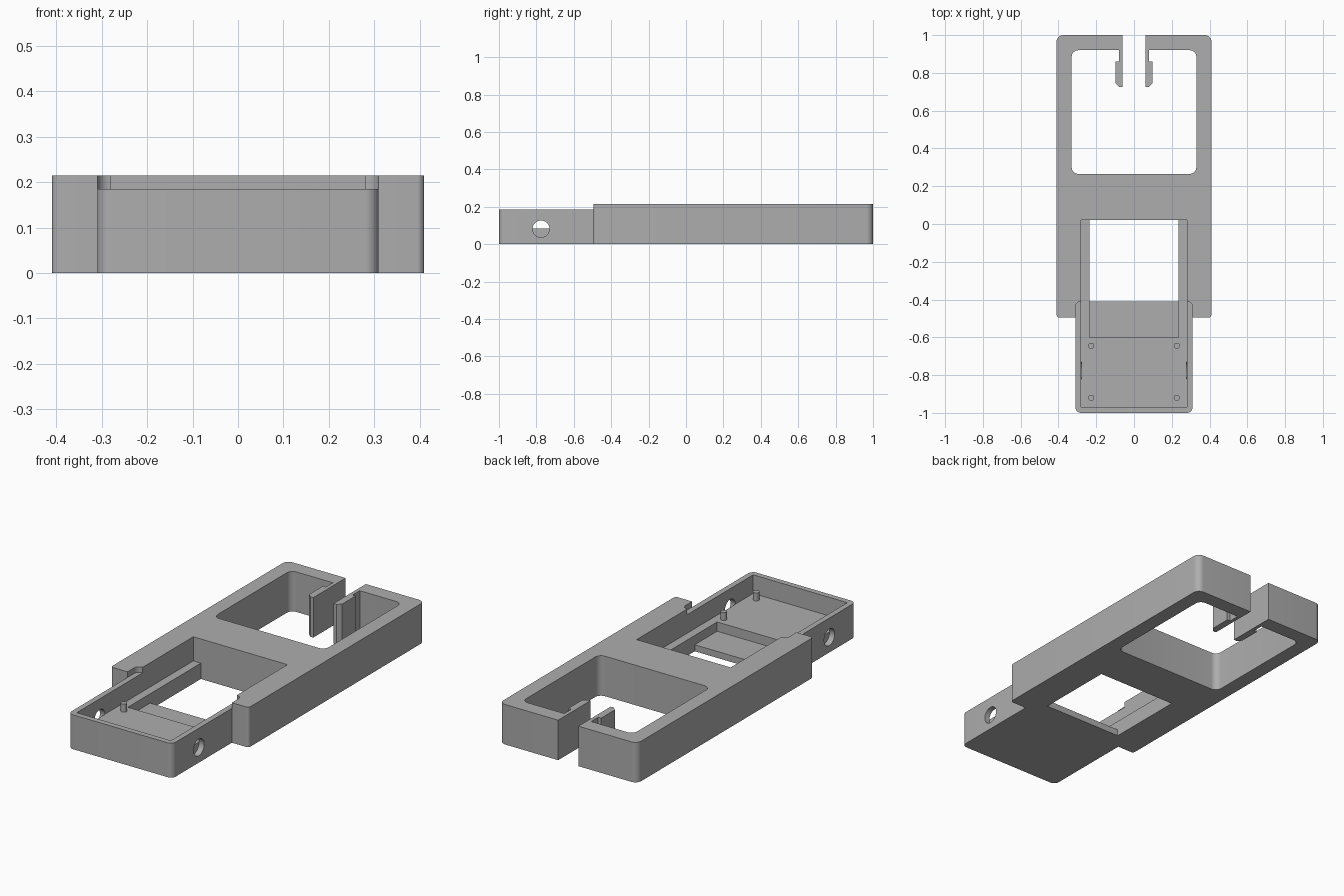
import bpy, bmesh, math
from mathutils import Vector

cube = bpy.data.objects.get("Cube")
if cube:
    bpy.data.objects.remove(cube, do_unlink=True)

grey = bpy.data.materials.new("plain_grey")
grey.use_nodes = True
colour = (0.42, 0.42, 0.42, 1)
grey.diffuse_color = colour
grey.node_tree.nodes["Principled BSDF"].inputs["Base Color"].default_value = colour

HEIGHT, RIM, FLOOR, SILL = 0.215, 0.185, 0.085, 0.035
STEPS = 8


def outline(half):
    """Mirror a half profile of (x, y, radius) and round its square corners."""
    pts = half + [(-x, y, r) for x, y, r in reversed(half)]
    result = []
    for i, (x, y, r) in enumerate(pts):
        p = Vector((x, y))
        if r == 0:
            result.append(p)
            continue
        u = (Vector(pts[i - 1][:2]) - p).normalized() * r
        v = (Vector(pts[(i + 1) % len(pts)][:2]) - p).normalized() * r
        for k in range(STEPS + 1):
            t = math.pi / 2 * k / STEPS
            result.append(p + u + v - v * math.cos(t) - u * math.sin(t))
    return result


def prism(name, points, z0, z1):
    bm = bmesh.new()
    face = bm.faces.new([bm.verts.new((p[0], p[1], z0)) for p in points])
    top = bmesh.ops.extrude_face_region(bm, geom=[face])["geom"]
    bmesh.ops.translate(bm, vec=(0, 0, z1 - z0),
                        verts=[g for g in top if isinstance(g, bmesh.types.BMVert)])
    bmesh.ops.recalc_face_normals(bm, faces=bm.faces)
    mesh = bpy.data.meshes.new(name)
    bm.to_mesh(mesh)
    bm.free()
    obj = bpy.data.objects.new(name, mesh)
    bpy.context.collection.objects.link(obj)
    mesh.materials.append(grey)
    return obj


def circle(radius, n=32):
    return [(radius * math.cos(math.tau * i / n), radius * math.sin(math.tau * i / n))
            for i in range(n)]


def activate(obj):
    bpy.ops.object.select_all(action="DESELECT")
    obj.select_set(True)
    bpy.context.view_layer.objects.active = obj


def cut(obj, cutter):
    cutter.hide_render = True
    activate(obj)
    mod = obj.modifiers.new("cut", "BOOLEAN")
    mod.operation, mod.solver, mod.object = "DIFFERENCE", "EXACT", cutter
    bpy.ops.object.modifier_apply(modifier=mod.name)
    bpy.data.objects.remove(cutter, do_unlink=True)


def box_half(x, y0, y1):
    return outline([(x, y0, 0), (x, y1, 0)])


# Main frame with the narrower front tray
frame = prism("frame", outline([(0.31, -1, 0.03), (0.31, -0.495, 0),
                                (0.41, -0.495, 0.015), (0.41, 1, 0.035)]), 0, HEIGHT)

# Lowered tray rim
cut(frame, prism("rim_cutter", outline([(0.33, -1.1, 0), (0.33, -0.52, 0), (0.31, -0.495, 0),
                                        (0.31, -0.41, 0.03)]), RIM, 0.3))

# Rear opening, leaving the slot and its two hooked clips
cut(frame, prism("opening_cutter", outline([
    (0.33, 0.265, 0.035), (0.33, 0.92, 0.035), (0.08, 0.92, 0), (0.08, 0.86, 0),
    (0.098, 0.86, 0), (0.098, 0.745, 0), (0.078, 0.725, 0), (0.06, 0.725, 0),
    (0.06, 1.1, 0)]), -0.1, 0.3))

# Tray pocket, lower recess and through window
cut(frame, prism("pocket_cutter", box_half(0.28, -0.97, 0.02), FLOOR, 0.3))
cut(frame, prism("recess_cutter", box_half(0.235, -0.6, 0.02), SILL, 0.1))
cut(frame, prism("window_cutter", box_half(0.235, -0.41, 0.02), -0.1, 0.05))

# Round hole in each tray side
for side in (-1, 1):
    hole = prism("hole_cutter", circle(0.045), 0.279, 0.35)
    hole.rotation_euler = (0, side * math.pi / 2, 0)
    hole.location = (0, -0.775, 0.082)
    bpy.context.view_layer.update()
    cut(frame, hole)

# Locating pins on the tray floor
parts = [frame]
for side, name in ((-1, "right"), (1, "left")):
    for y, place in ((-0.92, "front"), (-0.645, "rear")):
        pin = prism(f"{place}_{name}_pin", circle(0.016, 20), FLOOR - 0.01, 0.128)
        pin.location = (side * 0.227, y, 0)
        parts.append(pin)

for obj in parts:
    activate(obj)
    bpy.ops.object.shade_smooth_by_angle(angle=math.radians(30))
